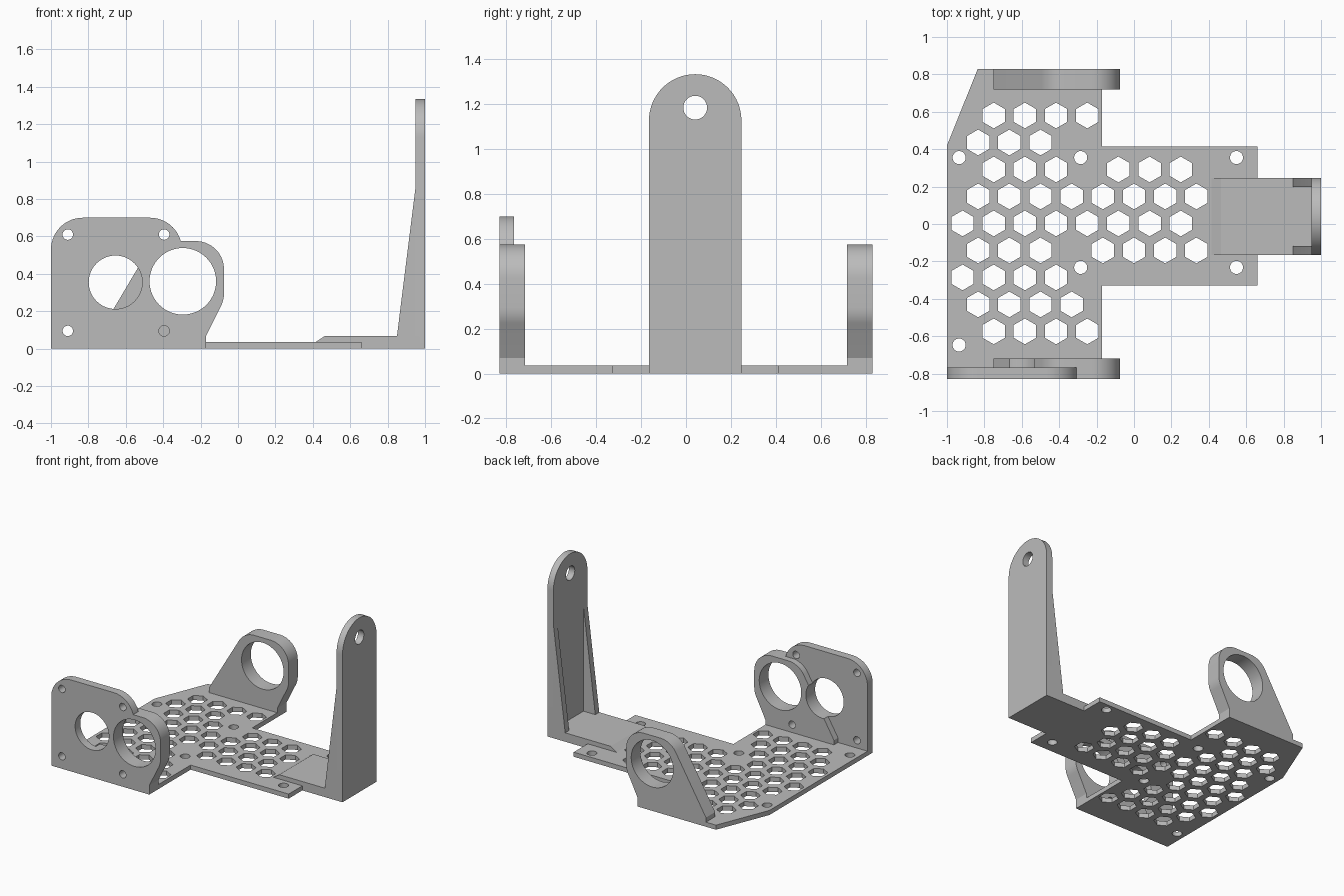
import bpy, bmesh, math

cube = bpy.data.objects.get("Cube")
if cube:
    bpy.data.objects.remove(cube, do_unlink=True)

grey = bpy.data.materials.new("light grey plastic")
grey.use_nodes = True
COLOUR = (0.5, 0.5, 0.5, 1)
grey.diffuse_color = COLOUR
grey.node_tree.nodes["Principled BSDF"].inputs["Base Color"].default_value = COLOUR

# Maps a flat profile point (a, b) and a depth d onto the extrusion axis
PLACE = {"x": lambda a, b, d: (d, a, b),
         "y": lambda a, b, d: (a, d, b),
         "z": lambda a, b, d: (a, b, d)}


def arc(cx, cy, r, start, end, n=14):
    steps = [math.radians(start + (end - start) * i / n) for i in range(n + 1)]
    return [(cx + r * math.cos(t), cy + r * math.sin(t)) for t in steps]


def ngon(cx, cy, r, sides=48, turn=0):
    return arc(cx, cy, r, turn, turn + 360, sides)[:-1]


def prism(name, outlines, axis, lo, hi):
    """Extrude one or more closed outlines along an axis."""
    bm = bmesh.new()
    for pts in outlines:
        ends = [[bm.verts.new(PLACE[axis](a, b, d)) for a, b in pts] for d in (lo, hi)]
        for ring in ends:
            bm.faces.new(ring)
        for i in range(len(pts)):
            j = (i + 1) % len(pts)
            bm.faces.new((ends[0][i], ends[0][j], ends[1][j], ends[1][i]))
    bmesh.ops.recalc_face_normals(bm, faces=bm.faces[:])
    mesh = bpy.data.meshes.new(name)
    bm.to_mesh(mesh)
    bm.free()
    mesh.materials.append(grey)
    obj = bpy.data.objects.new(name, mesh)
    bpy.context.collection.objects.link(obj)
    return obj


def part(name, outline, axis, lo, hi, holes=()):
    """A plate with holes cut right through it."""
    obj = prism(name, [outline], axis, lo, hi)
    bpy.ops.object.select_all(action="DESELECT")
    bpy.context.view_layer.objects.active = obj
    obj.select_set(True)
    if holes:
        cutter = prism("cutter", holes, axis, lo - 0.1, hi + 0.1)
        cutter.hide_render = True
        mod = obj.modifiers.new("holes", "BOOLEAN")
        mod.operation, mod.solver, mod.object = "DIFFERENCE", "EXACT", cutter
        bpy.ops.object.modifier_apply(modifier=mod.name)
        bpy.data.objects.remove(cutter, do_unlink=True)
    bpy.ops.object.shade_smooth_by_angle(angle=math.radians(25))
    return obj


# Base plate: honeycomb rows, as first column and count in half pitches
PITCH, ROW = 1 / 12, 0.1443
ROWS = {4: [(-9, 4)], 3: [(-10, 3)], 2: [(-9, 3), (-1, 3)],
        1: [(-10, 8)], 0: [(-11, 8)], -1: [(-10, 3), (-2, 4)],
        -2: [(-11, 4)], -3: [(-10, 4)], -4: [(-9, 4)]}
honeycomb = [ngon((first + 2 * i) * PITCH, 0.003 + row * ROW, 0.069, 6, 30)
             for row, runs in ROWS.items() for first, count in runs for i in range(count)]
screws = [ngon(x, y, 0.035, 32) for x, y in
          [(-0.935, 0.355), (-0.285, 0.355), (0.548, 0.355),
           (-0.285, -0.232), (0.548, -0.232), (-0.935, -0.647)]]
base = [(-1, -0.83), (-0.17, -0.83), (-0.17, -0.33), (0.66, -0.33), (0.66, 0.415),
        (-0.17, 0.415), (-0.17, 0.83), (-0.835, 0.83), (-1, 0.42)]
part("base_plate", base, "z", 0, 0.035, honeycomb + screws)

# Ring brackets at front and rear
bracket = ([(-0.75, 0), (-0.17, 0), (-0.17, 0.07)]
           + arc(-0.225, 0.295, 0.15, -32, 0, 6)
           + arc(-0.225, 0.425, 0.15, 0, 90)
           + arc(-0.365, 0.425, 0.15, 90, 148)
           + [(-0.75, 0.07)])
ring_hole = ngon(-0.295, 0.36, 0.178, 64)
motor_holes = [ngon(-0.655, 0.355, 0.143, 64)] + [
    ngon(x, z, 0.028, 32) for x in (-0.91, -0.395) for z in (0.095, 0.61)]
part("rear_ring_bracket", bracket, "y", 0.718, 0.83, [ring_hole])
part("front_ring_bracket", bracket, "y", -0.83, -0.718, [ring_hole] + motor_holes)

# Motor mounting plate
motor = ([(-1, 0), (-0.3, 0)] + arc(-0.47, 0.53, 0.17, 0, 90)
         + arc(-0.83, 0.53, 0.17, 90, 180))
part("motor_plate", motor, "y", -0.83, -0.767, [ring_hole] + motor_holes)

# Arm with a bevelled start, upright with a round top, and two side ribs
LEFT, RIGHT = 0.247, -0.165
MID, RADIUS = (LEFT + RIGHT) / 2, (LEFT - RIGHT) / 2
arm = [(0.415, 0), (0.97, 0), (0.97, 0.068), (0.465, 0.068), (0.415, 0.035)]
part("arm", arm, "y", RIGHT, LEFT)
upright = [(RIGHT, 0), (LEFT, 0)] + arc(MID, 1.128, RADIUS, 0, 180, 32)
part("upright", upright, "x", 0.95, 1, [ngon(MID, 1.185, 0.053, 32)])
rib = [(0.85, 0.06), (0.96, 0.06), (0.96, 0.87), (0.95, 0.87), (0.85, 0.068)]
for name, lo, hi in (("left_rib", LEFT - 0.048, LEFT), ("right_rib", RIGHT, RIGHT + 0.048)):
    part(name, rib, "y", lo, hi)
